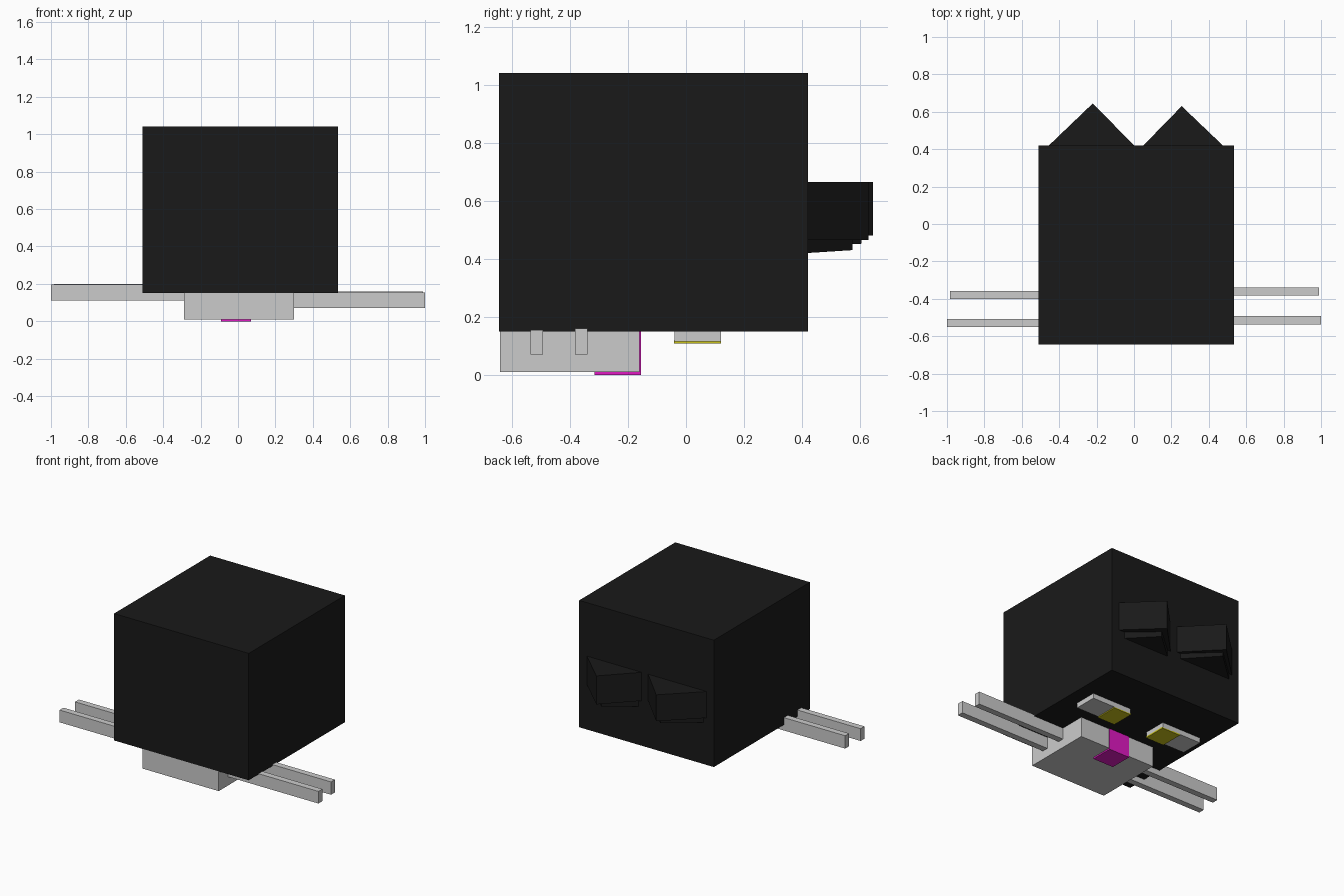
import bpy

if "Cube" in bpy.data.objects:
    bpy.data.objects.remove(bpy.data.objects["Cube"])


def material(name, rgb):
    m = bpy.data.materials.new(name)
    m.diffuse_color = (*rgb, 1)
    m.use_nodes = True
    m.node_tree.nodes["Principled BSDF"].inputs["Base Color"].default_value = m.diffuse_color
    return m


BLACK = material("black", (0.01, 0.01, 0.01))
PINK = material("magenta", (0.75, 0.01, 0.55))
YELLOW = material("yellow", (0.6, 0.55, 0.01))
WHITE = material("eye_grey", (0.6, 0.6, 0.6))


def make(name, verts, faces, mat=None):
    me = bpy.data.meshes.new(name)
    me.from_pydata(verts, [], faces)
    if mat:
        me.materials.append(mat)
    ob = bpy.data.objects.new(name, me)
    bpy.context.collection.objects.link(ob)
    return ob


def box(name, xs, ys, zs, mat=None):
    verts = [(x, y, z) for z in zs for x, y in
             ((xs[0], ys[0]), (xs[1], ys[0]), (xs[1], ys[1]), (xs[0], ys[1]))]
    faces = [(3, 2, 1, 0), (4, 5, 6, 7)]
    faces += [(i, (i + 1) % 4, (i + 1) % 4 + 4, i + 4) for i in range(4)]
    return make(name, verts, faces, mat)


def ear(name, x0, x1, apex, z_base, z_tip, top):
    # triangular prism rooted inside the head, underside may slope to the tip
    y0 = 0.42
    plan = [(x1, y0, z_base), (apex[0], apex[1], z_tip), (x0, y0, z_base)]
    verts = plan + [(x, y, top) for x, y, _ in plan]
    faces = [(2, 1, 0), (3, 4, 5)]
    faces += [(i, (i + 1) % 3, (i + 1) % 3 + 3, i + 3) for i in range(3)]
    return make(name, verts, faces, BLACK)


# head block and muzzle
box("head", (-0.51, 0.535), (-0.645, 0.42), (0.15, 1.04), BLACK)
box("muzzle", (-0.29, 0.30), (-0.642, -0.16), (0.01, 0.15))

# nose wraps round the muzzle edge
box("nose_face", (-0.09, 0.07), (-0.315, -0.155), (0.0, 0.01), PINK)
box("nose_top", (-0.09, 0.07), (-0.16, -0.155), (0.01, 0.15), PINK)

# eyes, pupils towards the middle
for side, xs, px in (("left", (-0.443, -0.137), (-0.277, -0.134)),
                     ("right", (0.13, 0.435), (0.127, 0.262))):
    box(side + "_eye", xs, (-0.04, 0.12), (0.115, 0.15), WHITE)
    box(side + "_pupil", px, (-0.042, 0.12), (0.108, 0.118), YELLOW)

# whiskers
for name, xs, ys, zs in (
        ("left_whisker_lower", (-1.0, -0.29), (-0.55, -0.507), (0.11, 0.196)),
        ("left_whisker_upper", (-0.985, -0.29), (-0.40, -0.357), (0.11, 0.20)),
        ("right_whisker_lower", (0.30, 1.0), (-0.537, -0.493), (0.07, 0.155)),
        ("right_whisker_upper", (0.30, 0.99), (-0.383, -0.34), (0.07, 0.16))):
    box(name, xs, ys, zs)

# ears with smaller inner ears on the face side
ear("left_ear", -0.455, 0.0, (-0.22, 0.645), 0.48, 0.48, 0.665)
ear("right_ear", 0.05, 0.475, (0.255, 0.63), 0.465, 0.465, 0.665)
ear("left_inner_ear", -0.43, -0.03, (-0.225, 0.605), 0.442, 0.452, 0.48)
ear("right_inner_ear", 0.075, 0.43, (0.255, 0.575), 0.42, 0.43, 0.465)
